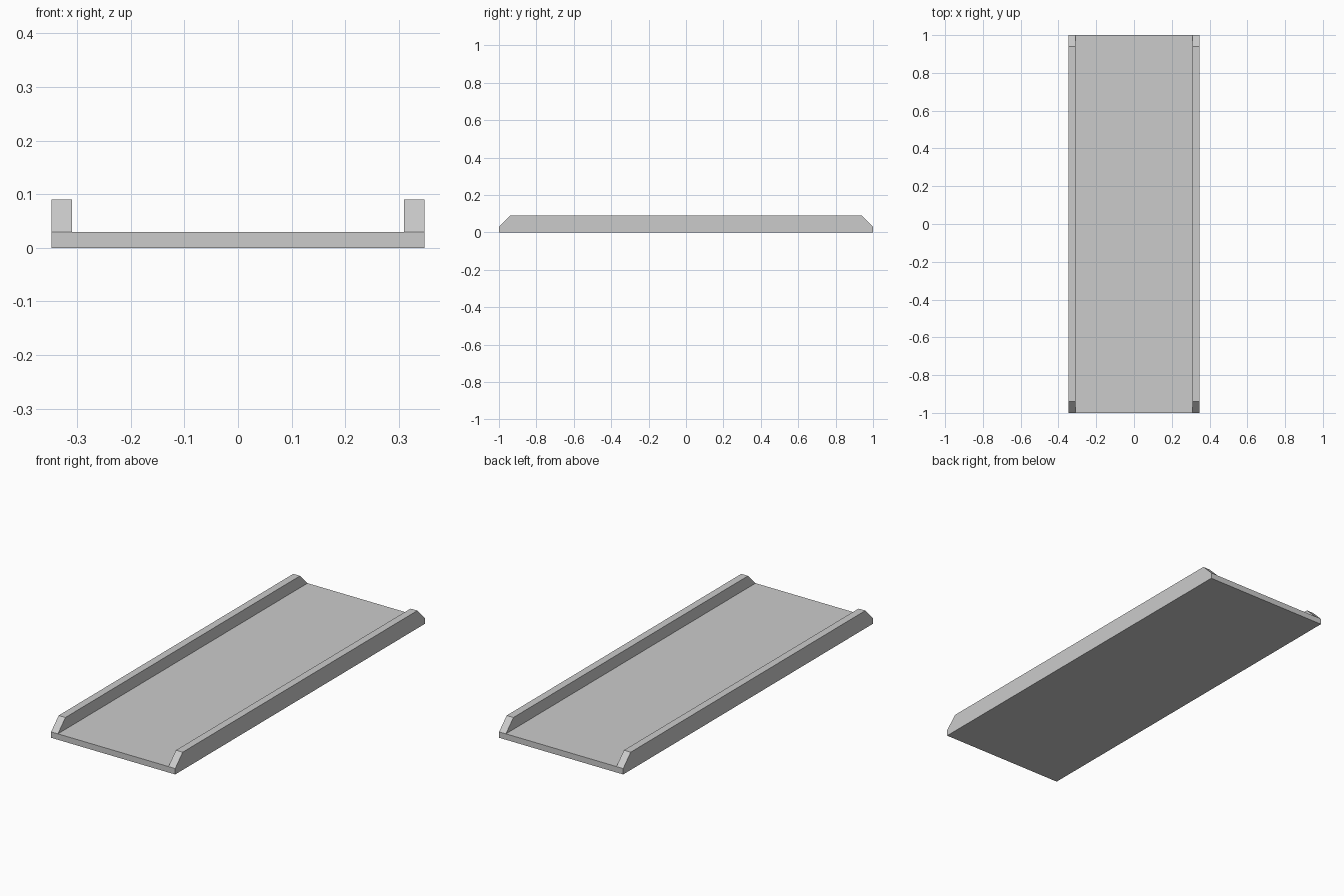
import bpy
import bmesh

default_cube = bpy.data.objects.get("Cube")
if default_cube:
    bpy.data.objects.remove(default_cube, do_unlink=True)

HALF_WIDTH, HALF_LENGTH = 0.348, 1.0
DECK_TOP, RAIL_TOP = 0.03, 0.09
RAIL_WIDTH, CHAMFER = 0.038, 0.06

grey = bpy.data.materials.new("plain grey")
grey.use_nodes = True
colour = (0.6, 0.6, 0.6, 1)
grey.diffuse_color = colour
grey.node_tree.nodes["Principled BSDF"].inputs["Base Color"].default_value = colour


def extrude_profile(name, profile, x_start, x_end):
    """Extrude a side profile of (y, z) points along x."""
    bm = bmesh.new()
    face = bm.faces.new([bm.verts.new((x_start, y, z)) for y, z in profile])
    result = bmesh.ops.extrude_face_region(bm, geom=[face])
    moved = [v for v in result["geom"] if isinstance(v, bmesh.types.BMVert)]
    bmesh.ops.translate(bm, verts=moved, vec=(x_end - x_start, 0, 0))
    bmesh.ops.recalc_face_normals(bm, faces=bm.faces)
    mesh = bpy.data.meshes.new(name)
    bm.to_mesh(mesh)
    bm.free()
    mesh.materials.append(grey)
    obj = bpy.data.objects.new(name, mesh)
    bpy.context.collection.objects.link(obj)
    return obj


# Flat deck
extrude_profile("deck", [(-HALF_LENGTH, 0), (HALF_LENGTH, 0),
                         (HALF_LENGTH, DECK_TOP), (-HALF_LENGTH, DECK_TOP)],
                -HALF_WIDTH, HALF_WIDTH)

# Side rails with sloped ends
rail_profile = [(-HALF_LENGTH, DECK_TOP), (HALF_LENGTH, DECK_TOP),
                (HALF_LENGTH - CHAMFER, RAIL_TOP), (CHAMFER - HALF_LENGTH, RAIL_TOP)]
for name, side in (("left_rail", 1), ("right_rail", -1)):
    extrude_profile(name, rail_profile, side * HALF_WIDTH,
                    side * (HALF_WIDTH - RAIL_WIDTH))
